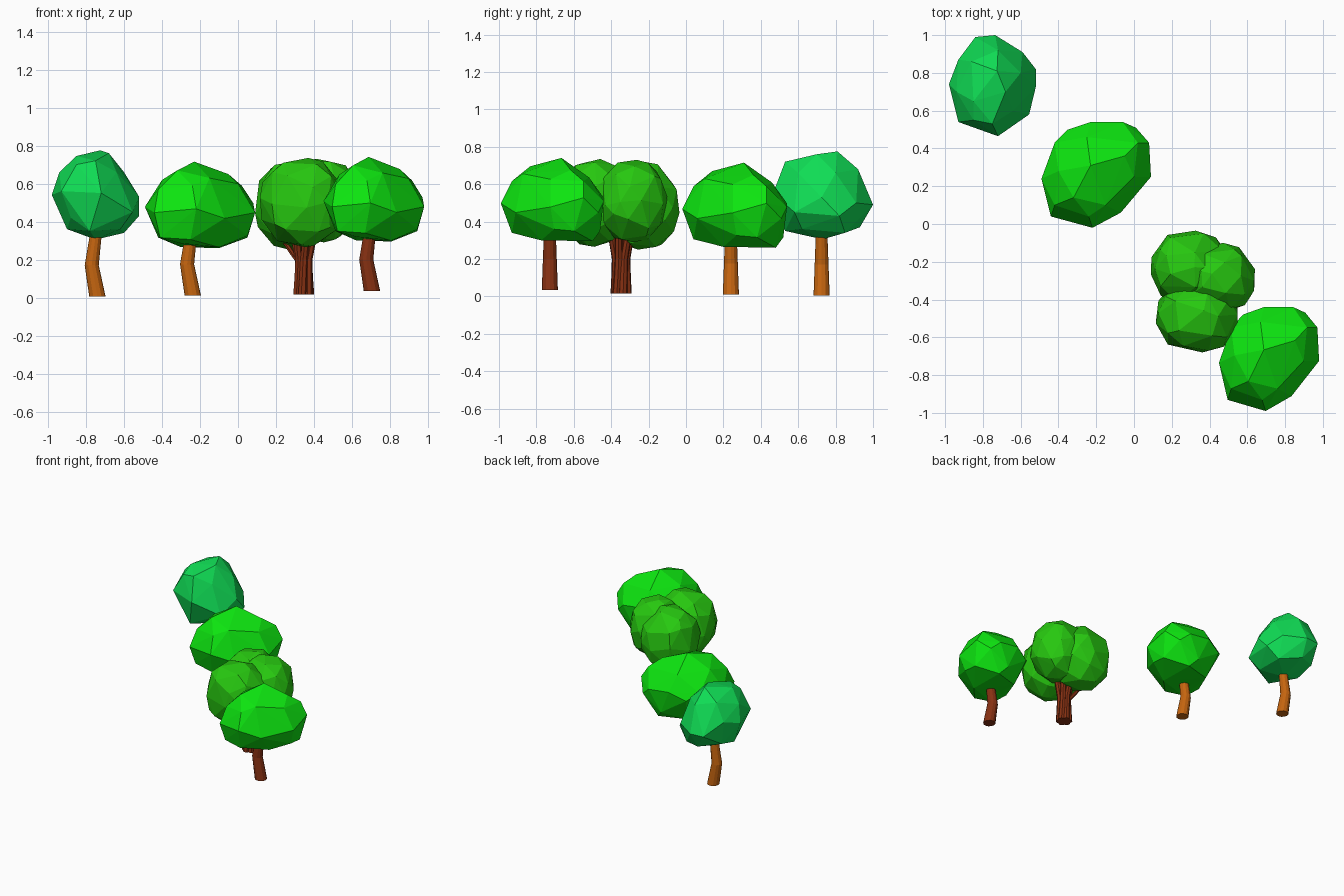
import bpy, bmesh, math, random
from mathutils import Vector

if "Cube" in bpy.data.objects:
    bpy.data.objects.remove(bpy.data.objects["Cube"])

random.seed(4)


def material(name, rgb):
    m = bpy.data.materials.new(name)
    m.diffuse_color = (*rgb, 1)
    m.use_nodes = True
    m.node_tree.nodes["Principled BSDF"].inputs["Base Color"].default_value = m.diffuse_color
    return m


TEAL = material("teal_leaves", (0.005, 0.72, 0.09))
GREEN = material("green_leaves", (0.004, 0.78, 0.005))
OLIVE = material("olive_leaves", (0.02, 0.58, 0.005))
ORANGE = material("orange_bark", (0.56, 0.13, 0.005))
BROWN = material("brown_bark", (0.24, 0.03, 0.006))


def finish(bm, name, mat):
    bmesh.ops.recalc_face_normals(bm, faces=bm.faces)
    me = bpy.data.meshes.new(name)
    bm.to_mesh(me)
    bm.free()
    me.materials.append(mat)
    ob = bpy.data.objects.new(name, me)
    bpy.context.collection.objects.link(ob)
    return ob


def fit(points, lo, hi):
    """Map points so that their bounding box becomes lo..hi."""
    a = [min(p[i] for p in points) for i in range(3)]
    b = [max(p[i] for p in points) for i in range(3)]
    return [[lo[i] + (p[i] - a[i]) / (b[i] - a[i]) * (hi[i] - lo[i]) for i in range(3)]
            for p in points]


def hull(name, points, mat):
    bm = bmesh.new()
    for p in points:
        bm.verts.new(p)
    res = bmesh.ops.convex_hull(bm, input=bm.verts)
    loose = [v for v in bm.verts if not v.link_faces]
    bmesh.ops.delete(bm, geom=loose, context='VERTS')
    return finish(bm, name, mat)


def blob(name, lo, hi, mat):
    """Chunky faceted ball filling a box."""
    bm = bmesh.new()
    bmesh.ops.create_icosphere(bm, subdivisions=2, radius=1)
    pts = []
    for v in bm.verts:
        d = (v.co + Vector([random.uniform(-.16, .16) for _ in range(3)])).normalized()
        pts.append(d / sum(abs(c) ** 2.3 for c in d) ** (1 / 2.3))
    bm.free()
    return hull(name, fit(pts, lo, hi), mat)


def stem(bm, path, sides=12):
    """Tube through (x, y, z, radius) stations with horizontal rings."""
    rings = []
    for x, y, z, r in path:
        rings.append([bm.verts.new((x + r * math.cos(2 * math.pi * i / sides),
                                    y + r * math.sin(2 * math.pi * i / sides), z))
                      for i in range(sides)])
    for a, b in zip(rings, rings[1:]):
        for i in range(sides):
            j = (i + 1) % sides
            bm.faces.new((a[i], a[j], b[j], b[i]))
    bm.faces.new(rings[0][::-1])
    bm.faces.new(rings[-1])


# Bent single trunks
for name, x, y, z, mat in (("teal_tree_trunk", -.74, .725, .005, ORANGE),
                           ("middle_tree_trunk", -.238, .24, .01, ORANGE),
                           ("front_tree_trunk", .705, -.728, .035, BROWN)):
    bm = bmesh.new()
    stem(bm, [(x, y, z, .043), (x - .03, y, z + .165, .037), (x - .008, y, z + .33, .031)])
    finish(bm, name, mat)

# Teal canopy
hull("teal_tree_canopy", [
    (-.98, .74, .54), (-.93, .54, .56), (-.72, .465, .55), (-.555, .58, .45), (-.52, .725, .53),
    (-.52, .82, .43), (-.59, .91, .50), (-.735, 1.0, .49), (-.84, .99, .49), (-.93, .87, .58),
    (-.725, .81, .775), (-.68, .70, .76), (-.85, .65, .745), (-.85, .55, .70), (-.75, .53, .72),
    (-.64, .60, .66), (-.60, .80, .66), (-.72, .92, .68), (-.86, .86, .71), (-.94, .70, .66),
    (-.75, .73, .305), (-.90, .70, .36), (-.78, .53, .35), (-.62, .62, .36), (-.60, .85, .34),
    (-.75, .93, .37), (-.90, .85, .40), (-.88, .58, .42)], TEAL)

# Two wide canopies share one diagonal shape
wide = [
    (-.49, .24, .48), (-.42, .43, .50), (-.35, .50, .45), (-.23, .54, .50), (-.06, .54, .48),
    (.01, .51, .42), (.08, .43, .50), (.09, .25, .45), (-.07, .06, .42), (-.22, -.02, .47),
    (-.44, .04, .45), (-.23, .31, .715), (-.32, .14, .67), (-.05, .36, .65), (-.40, .28, .62),
    (-.25, .46, .61), (0, .25, .60), (-.15, .10, .63), (-.42, .10, .57), (.02, .43, .59),
    (-.24, .04, .59), (-.42, .20, .32), (-.41, .07, .32), (-.30, .42, .27), (-.10, .48, .265),
    (-.10, .20, .27), (-.30, .12, .29), (.05, .38, .32), (-.15, .52, .32), (.05, .27, .33),
    (-.25, .04, .31)]
hull("middle_tree_canopy", fit(wide, (-.49, -.02, .26), (.09, .54, .715)), GREEN)
hull("front_tree_canopy", fit(wide, (.45, -.99, .295), (.98, -.44, .74)), GREEN)

# Clustered canopy of three balls
blob("cluster_canopy_back", (.09, -.43, .25), (.50, -.035, .72), OLIVE)
blob("cluster_canopy_front", (.115, -.68, .265), (.55, -.30, .735), OLIVE)
blob("cluster_canopy_right", (.24, -.475, .29), (.64, -.10, .73), OLIVE)

# Gnarled trunk of bundled stems that spread into the cluster
bm = bmesh.new()
cx, cy = .345, -.347
stem(bm, [(cx, cy, .015, .04), (cx, cy, .34, .035)], 8)
for k in range(6):
    path = []
    for z, d, r in ((.015, .034, .024), (.10, .031, .022), (.20, .029, .021), (.34, .055, .02)):
        a = k * math.pi / 3 + .3 + z * 1.5
        path.append((cx + d * math.cos(a), cy + d * math.sin(a), z, r))
    stem(bm, path, 7)
stem(bm, [(cx - .02, cy + .01, .18, .018), (cx - .06, cy + .03, .235, .017),
          (cx - .11, cy + .05, .31, .015)], 7)
finish(bm, "cluster_trunk", BROWN)
